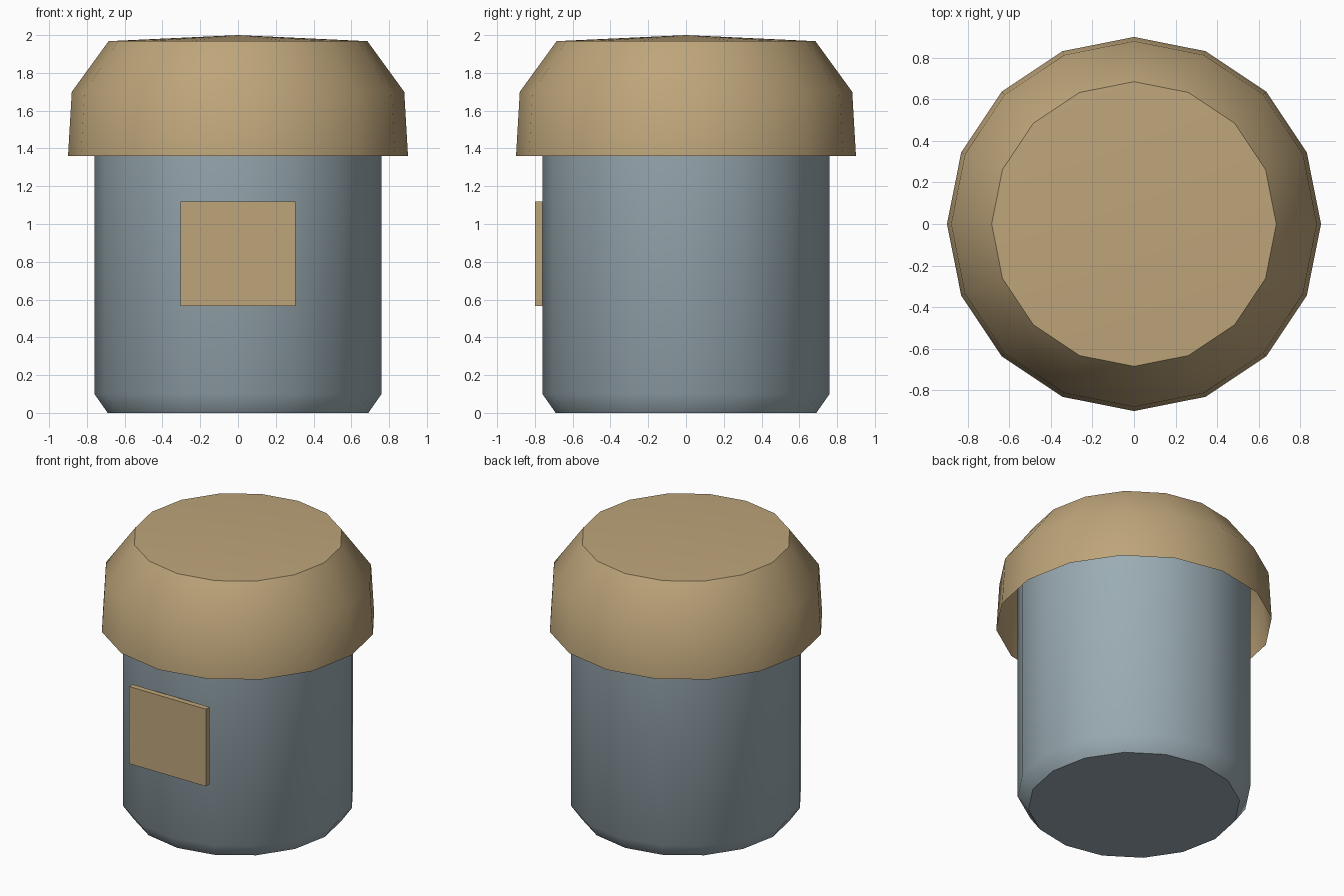
import bpy
import bmesh
import math

if "Cube" in bpy.data.objects:
    bpy.data.objects.remove(bpy.data.objects["Cube"])

SIDES = 16


def material(name, rgb):
    mat = bpy.data.materials.new(name)
    mat.diffuse_color = (*rgb, 1.0)
    mat.use_nodes = True
    mat.node_tree.nodes["Principled BSDF"].inputs["Base Color"].default_value = mat.diffuse_color
    return mat


def finish(bm, name, mat, smooth):
    bmesh.ops.remove_doubles(bm, verts=bm.verts, dist=1e-4)
    bmesh.ops.recalc_face_normals(bm, faces=bm.faces)
    mesh = bpy.data.meshes.new(name)
    bm.to_mesh(mesh)
    bm.free()
    mesh.materials.append(mat)
    obj = bpy.data.objects.new(name, mesh)
    bpy.context.collection.objects.link(obj)
    if smooth:
        bpy.ops.object.select_all(action='DESELECT')
        obj.select_set(True)
        bpy.context.view_layer.objects.active = obj
        bpy.ops.object.shade_smooth_by_angle(angle=math.radians(45))
    return obj


def lathe(name, profile, mat):
    """Revolve (radius, height) points around the z axis."""
    bm = bmesh.new()
    verts = [bm.verts.new((r, 0, z)) for r, z in profile]
    edges = [bm.edges.new(pair) for pair in zip(verts, verts[1:])]
    bmesh.ops.spin(bm, geom=verts + edges, cent=(0, 0, 0), axis=(0, 0, 1),
                   angle=math.tau, steps=SIDES, use_merge=True)
    return finish(bm, name, mat, True)


def box(name, low, high, mat):
    bm = bmesh.new()
    bmesh.ops.create_cube(bm, size=1)
    for v in bm.verts:
        v.co = [h if c > 0 else l for c, l, h in zip(v.co, low, high)]
    return finish(bm, name, mat, False)


tan = material("tan", (0.515, 0.376, 0.195))
blue_grey = material("blue grey", (0.328, 0.413, 0.456))

# Container with a chamfered foot, reaching up inside the lid
lathe("body", [(0, 0), (0.69, 0), (0.76, 0.10), (0.76, 1.70), (0, 1.70)], blue_grey)

# Flared overhanging lid, open underneath, with a shallow peak
lathe("lid", [(0.90, 1.36), (0.88, 1.70), (0.685, 1.968), (0, 2.0)], tan)

# Flat label plate on the front
box("label", (-0.305, -0.80, 0.565), (0.305, -0.76, 1.12), tan)
